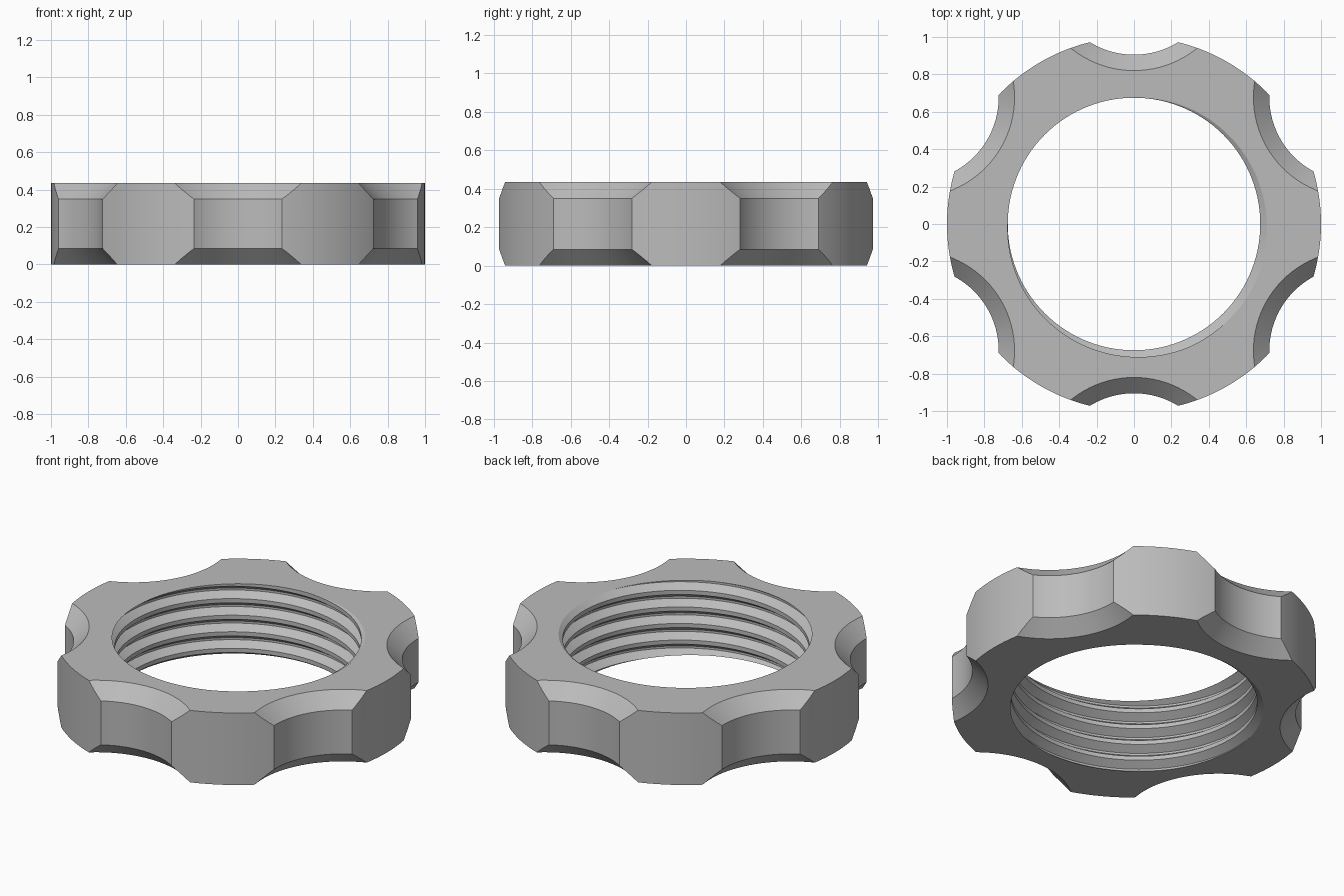
import bpy, bmesh, math
from math import cos, sin, pi, tau

cube = bpy.data.objects.get("Cube")
if cube:
    bpy.data.objects.remove(cube, do_unlink=True)

HEIGHT = 0.435
MINOR, MAJOR, PITCH = 0.675, 0.72, 0.1
# Thread profile: (fraction of the pitch, radius)
THREAD = [(0, MINOR), (0.3125, MAJOR), (0.4375, MAJOR), (0.75, MINOR), (1, MINOR)]

steel = bpy.data.materials.new("grey_steel")
steel.use_nodes = True
steel.diffuse_color = (0.5, 0.5, 0.5, 1)
steel.node_tree.nodes["Principled BSDF"].inputs["Base Color"].default_value = (0.5, 0.5, 0.5, 1)


def make_object(name, bm):
    bmesh.ops.recalc_face_normals(bm, faces=bm.faces)
    mesh = bpy.data.meshes.new(name)
    bm.to_mesh(mesh)
    bm.free()
    mesh.materials.append(steel)
    obj = bpy.data.objects.new(name, mesh)
    bpy.context.collection.objects.link(obj)
    return obj


def turned_solid(name, profile, sides, centre=(0, 0), turn=0):
    """Closed solid of revolution from (radius, z) pairs."""
    bm = bmesh.new()
    rings = [[bm.verts.new((centre[0] + r * cos(turn + tau * i / sides),
                            centre[1] + r * sin(turn + tau * i / sides), z))
              for i in range(sides)] for r, z in profile]
    for low, high in zip(rings, rings[1:]):
        for i in range(sides):
            j = (i + 1) % sides
            bm.faces.new((low[i], low[j], high[j], high[i]))
    bm.faces.new(rings[0])
    bm.faces.new(rings[-1])
    return make_object(name, bm)


def thread_radius(u):
    u %= 1
    for (a, ra), (b, rb) in zip(THREAD, THREAD[1:]):
        if u <= b:
            return ra + (rb - ra) * (u - a) / (b - a)
    return MINOR


def thread_core(name, sides, low, high):
    """Helical plug; rows follow the thread and are clamped at both ends."""
    bm = bmesh.new()
    columns = []
    for i in range(sides + 1):
        angle = tau * i / sides
        start = HEIGHT + PITCH * (i / sides - 0.25)
        column = []
        for k in range(-8, 4):
            for part, _ in THREAD[:-1]:
                z = min(max(start + PITCH * (k + part), low), high)
                r = thread_radius((z - start) / PITCH)
                column.append(bm.verts.new((r * cos(angle), r * sin(angle), z)))
        columns.append(column)
    for left, right in zip(columns, columns[1:]):
        for j in range(len(left) - 1):
            bm.faces.new((left[j], right[j], right[j + 1], left[j + 1]))
    bmesh.ops.remove_doubles(bm, verts=bm.verts, dist=0.00005)
    bmesh.ops.holes_fill(bm, edges=[e for e in bm.edges if e.is_boundary], sides=0)
    return make_object(name, bm)


def cut(target, cutter):
    mod = target.modifiers.new("cut", "BOOLEAN")
    mod.operation = "DIFFERENCE"
    mod.solver = "EXACT"
    mod.object = cutter
    bpy.context.view_layer.objects.active = target
    bpy.ops.object.modifier_apply(modifier=mod.name)
    bpy.data.objects.remove(cutter, do_unlink=True)


# Ring blank
ring = turned_solid("threaded_ring_nut", [(1, 0), (1, HEIGHT)], 144)

# Six finger scallops with chamfered upper and lower rims
BEVEL, RADIUS, REACH, OVER = 0.085, 0.45, 1.355, 0.1
flare = RADIUS + BEVEL + OVER
scallop = [(flare, -OVER), (RADIUS, BEVEL), (RADIUS, HEIGHT - BEVEL), (flare, HEIGHT + OVER)]
for n in range(6):
    a = pi / 6 + n * pi / 3
    cut(ring, turned_solid("scallop_cutter", scallop, 96,
                           (REACH * cos(a), REACH * sin(a)), a))

# Threaded bore
cut(ring, thread_core("thread_cutter", 120, -0.06, HEIGHT + 0.06))

# Smooth curved walls, keep crisp edges
bpy.ops.object.select_all(action="DESELECT")
ring.select_set(True)
bpy.context.view_layer.objects.active = ring
bpy.ops.object.shade_smooth_by_angle(angle=math.radians(25))
